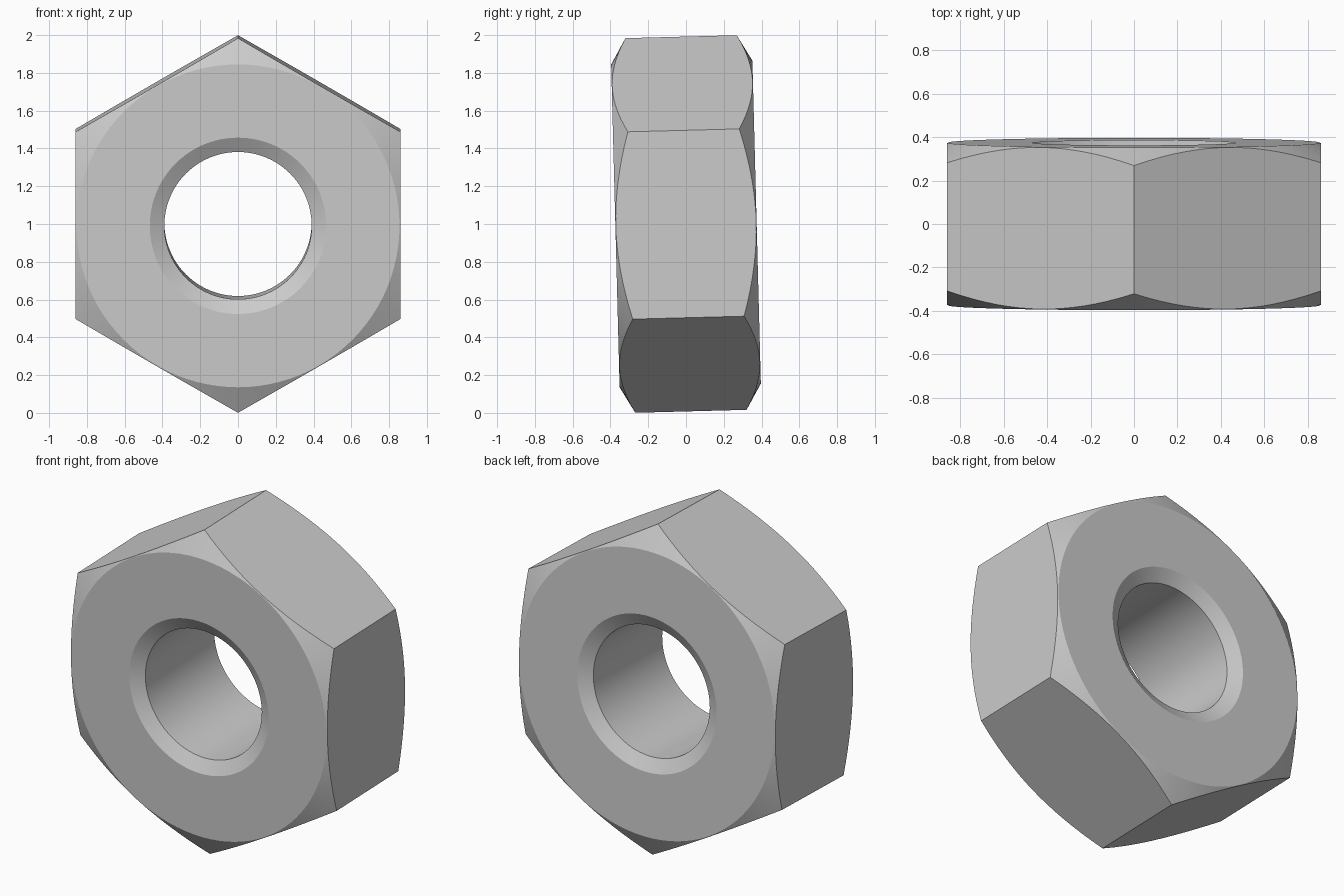
import bpy
import bmesh
from math import sin, cos, tan, radians, pi

cube = bpy.data.objects.get("Cube")
if cube:
    bpy.data.objects.remove(cube, do_unlink=True)

SEGMENTS = 96            # multiple of 12, so that corners fall on a segment
APOTHEM = 0.859          # centre to flat
HALF = 0.374             # half thickness
FACE_R = 0.855           # rim of the flat end face
BORE_R, SINK_R = 0.39, 0.467
SLOPE = tan(radians(30))  # chamfer slope, outside and in the bore
TILT = radians(1.5)

steel = bpy.data.materials.new("grey steel")
steel.use_nodes = True
colour = (0.6, 0.6, 0.6, 1)
steel.diffuse_color = colour
steel.node_tree.nodes["Principled BSDF"].inputs["Base Color"].default_value = colour


def hex_radius(angle):
    """Distance from the centre to the hexagon's outline."""
    sixth = pi / 3
    return APOTHEM / cos((angle + sixth / 2) % sixth - sixth / 2)


def section(angle):
    """Closed (radius, depth) loop: bore, countersink, end face, chamfer, flat."""
    outer = hex_radius(angle)
    half = [(BORE_R, HALF - (SINK_R - BORE_R) * SLOPE),
            (SINK_R, HALF),
            (FACE_R, HALF),
            (outer, HALF - (outer - FACE_R) * SLOPE)]
    return half + [(r, -y) for r, y in reversed(half)]


# Sweep the section round the axis
bm = bmesh.new()
loops = []
for i in range(SEGMENTS):
    angle = 2 * pi * i / SEGMENTS
    loops.append([bm.verts.new((r * cos(angle), y, r * sin(angle)))
                  for r, y in section(angle)])
for i, loop in enumerate(loops):
    following = loops[(i + 1) % SEGMENTS]
    for j in range(len(loop)):
        k = (j + 1) % len(loop)
        bm.faces.new((loop[j], loop[k], following[k], following[j]))
bmesh.ops.recalc_face_normals(bm, faces=bm.faces)

mesh = bpy.data.meshes.new("hex_nut")
bm.to_mesh(mesh)
bm.free()
mesh.materials.append(steel)

# Stand it on a corner, leaning slightly forward
nut = bpy.data.objects.new("hex_nut", mesh)
nut.location.z = 1
nut.rotation_euler.x = TILT
bpy.context.collection.objects.link(nut)

bpy.ops.object.select_all(action='DESELECT')
nut.select_set(True)
bpy.context.view_layer.objects.active = nut
bpy.ops.object.shade_smooth_by_angle(angle=radians(20))
